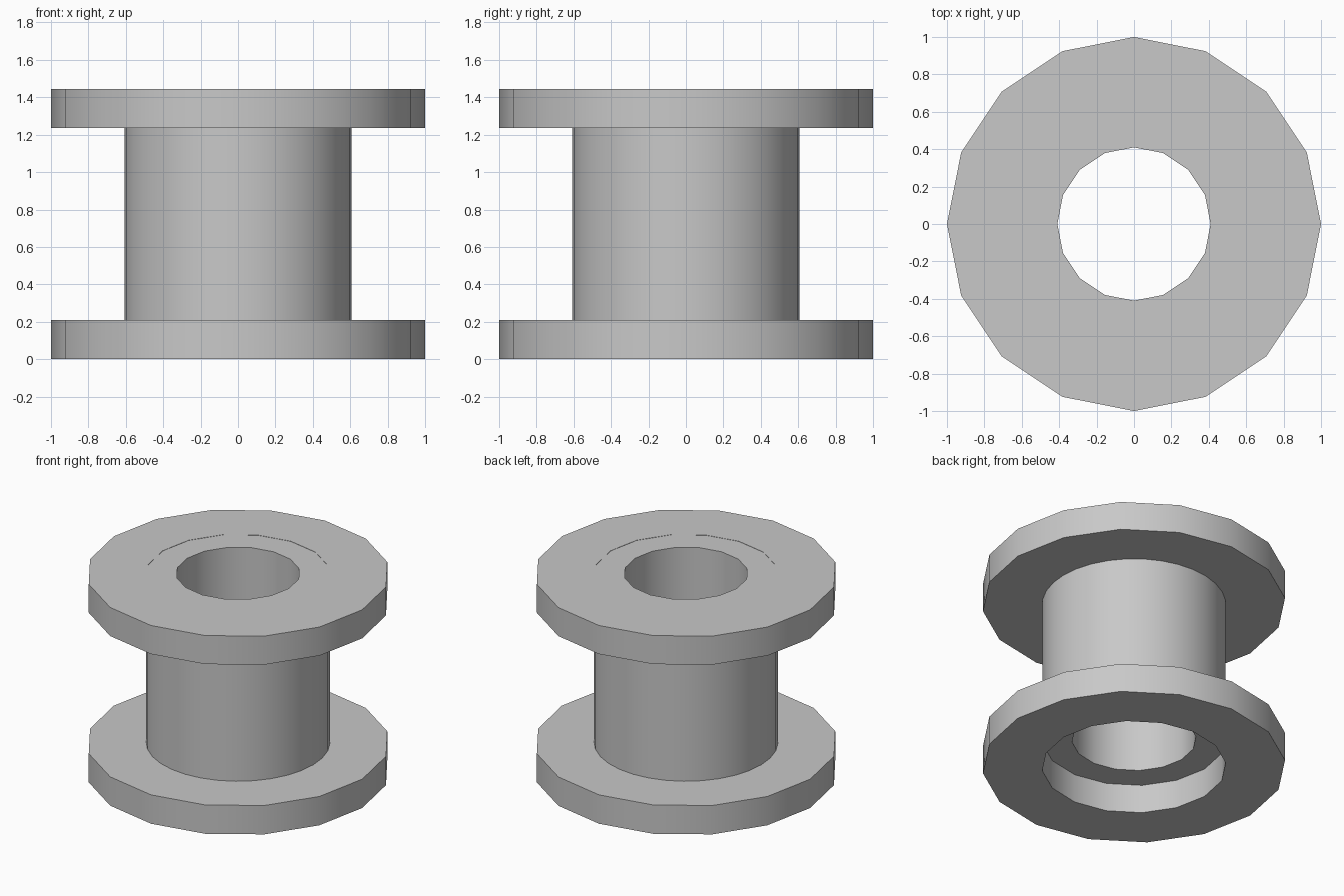
import bpy, bmesh
from math import sin, cos, pi, radians

cube = bpy.data.objects.get("Cube")
if cube:
    bpy.data.objects.remove(cube, do_unlink=True)

grey = bpy.data.materials.new("plain grey")
grey.use_nodes = True
colour = (0.58, 0.58, 0.58, 1)
grey.diffuse_color = colour
grey.node_tree.nodes["Principled BSDF"].inputs["Base Color"].default_value = colour


def polygon_ring(bm, radius, sides, steps, z):
    """Points along a regular polygon, with steps a multiple of sides."""
    per_side = steps // sides
    verts = []
    for i in range(steps):
        side, part = divmod(i, per_side)
        t = part / per_side
        a, b = 2 * pi * side / sides, 2 * pi * (side + 1) / sides
        x = radius * (cos(a) * (1 - t) + cos(b) * t)
        y = radius * (sin(a) * (1 - t) + sin(b) * t)
        verts.append(bm.verts.new((x, y, z)))
    return verts


def tube(name, outer, outer_sides, inner, inner_sides, bottom, top):
    """Hollow straight tube with flat annular ends."""
    steps = max(outer_sides, inner_sides)
    bm = bmesh.new()
    rings = [polygon_ring(bm, r, s, steps, z) for r, s, z in (
        (outer, outer_sides, bottom), (outer, outer_sides, top),
        (inner, inner_sides, top), (inner, inner_sides, bottom))]
    for k in range(4):
        low, high = rings[k], rings[(k + 1) % 4]
        for i in range(steps):
            j = (i + 1) % steps
            bm.faces.new((low[i], low[j], high[j], high[i]))
    bmesh.ops.recalc_face_normals(bm, faces=bm.faces)
    mesh = bpy.data.meshes.new(name)
    bm.to_mesh(mesh)
    bm.free()
    mesh.materials.append(grey)
    obj = bpy.data.objects.new(name, mesh)
    bpy.context.collection.objects.link(obj)
    bpy.ops.object.select_all(action="DESELECT")
    obj.select_set(True)
    bpy.context.view_layer.objects.active = obj
    bpy.ops.object.shade_smooth_by_angle(angle=radians(30))
    return obj


# End discs, each with a wide opening
tube("bottom_flange", 1.0, 16, 0.607, 16, 0.0, 0.21)
tube("top_flange", 1.0, 16, 0.607, 16, 1.235, 1.443)

# Hollow core, flush with the top and recessed at the bottom
tube("core", 0.607, 32, 0.41, 16, 0.208, 1.441)
